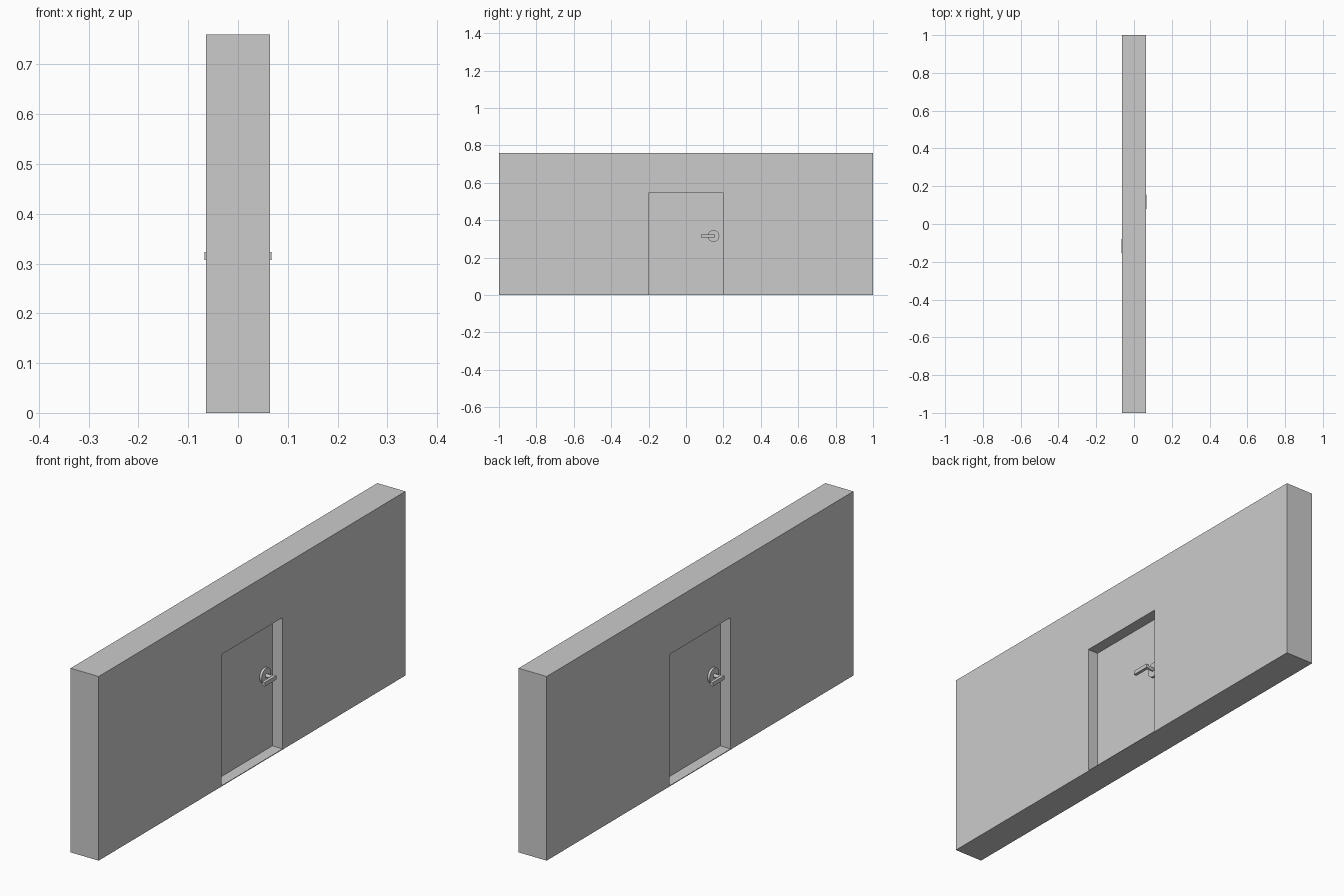
import bpy, bmesh
from math import pi

if "Cube" in bpy.data.objects:
    bpy.data.objects.remove(bpy.data.objects["Cube"])

HALF_T = 0.064            # half wall thickness
HALF_D = 0.017            # half door thickness
OPEN_Y, OPEN_Z = 0.2, 0.545
KNOB_Y, KNOB_Z = 0.147, 0.3155


def box(name, lo, hi):
    bpy.ops.mesh.primitive_cube_add(size=1)
    ob = bpy.context.object
    ob.name = name
    for v in ob.data.vertices:
        v.co = [l + (c + 0.5) * (h - l) for c, l, h in zip(v.co, lo, hi)]
    return ob


def disc(name, radius, x0, x1, side):
    bpy.ops.mesh.primitive_cylinder_add(
        vertices=32, radius=radius, depth=x1 - x0,
        location=(side * (x0 + x1) / 2, side * KNOB_Y, KNOB_Z),
        rotation=(0, pi / 2, 0))
    ob = bpy.context.object
    ob.name = name
    bpy.ops.object.shade_smooth_by_angle()
    return ob


# Wall: arch outline in the y-z plane, extruded through its thickness
outline = [(-1, 0), (-OPEN_Y, 0), (-OPEN_Y, OPEN_Z), (OPEN_Y, OPEN_Z),
           (OPEN_Y, 0), (1, 0), (1, 0.76), (-1, 0.76)]
bm = bmesh.new()
face = bm.faces.new([bm.verts.new((-HALF_T, y, z)) for y, z in outline])
ext = bmesh.ops.extrude_face_region(bm, geom=[face])["geom"]
bmesh.ops.translate(bm, vec=(2 * HALF_T, 0, 0),
                    verts=[v for v in ext if isinstance(v, bmesh.types.BMVert)])
bmesh.ops.recalc_face_normals(bm, faces=bm.faces)
mesh = bpy.data.meshes.new("wall")
bm.to_mesh(mesh)
bm.free()
bpy.context.collection.objects.link(bpy.data.objects.new("wall", mesh))

# Thin threshold and door leaf set in the middle of the wall
box("threshold", (-HALF_T, -OPEN_Y, 0), (HALF_T, OPEN_Y, 0.003))
box("door", (-HALF_D, -OPEN_Y, 0.003), (HALF_D, OPEN_Y, OPEN_Z))

# Handle set on each face, turned half a revolution for the back
for side, label in ((1, "right"), (-1, "left")):
    disc("rosette_" + label, 0.031, HALF_D, HALF_D + 0.01, side)
    disc("neck_" + label, 0.0075, HALF_D + 0.01, 0.056, side)
    lever = box("lever_" + label, (0.054, 0.079, KNOB_Z - 0.008),
                (0.067, 0.156, KNOB_Z + 0.008))
    if side < 0:
        lever.rotation_euler.z = pi
